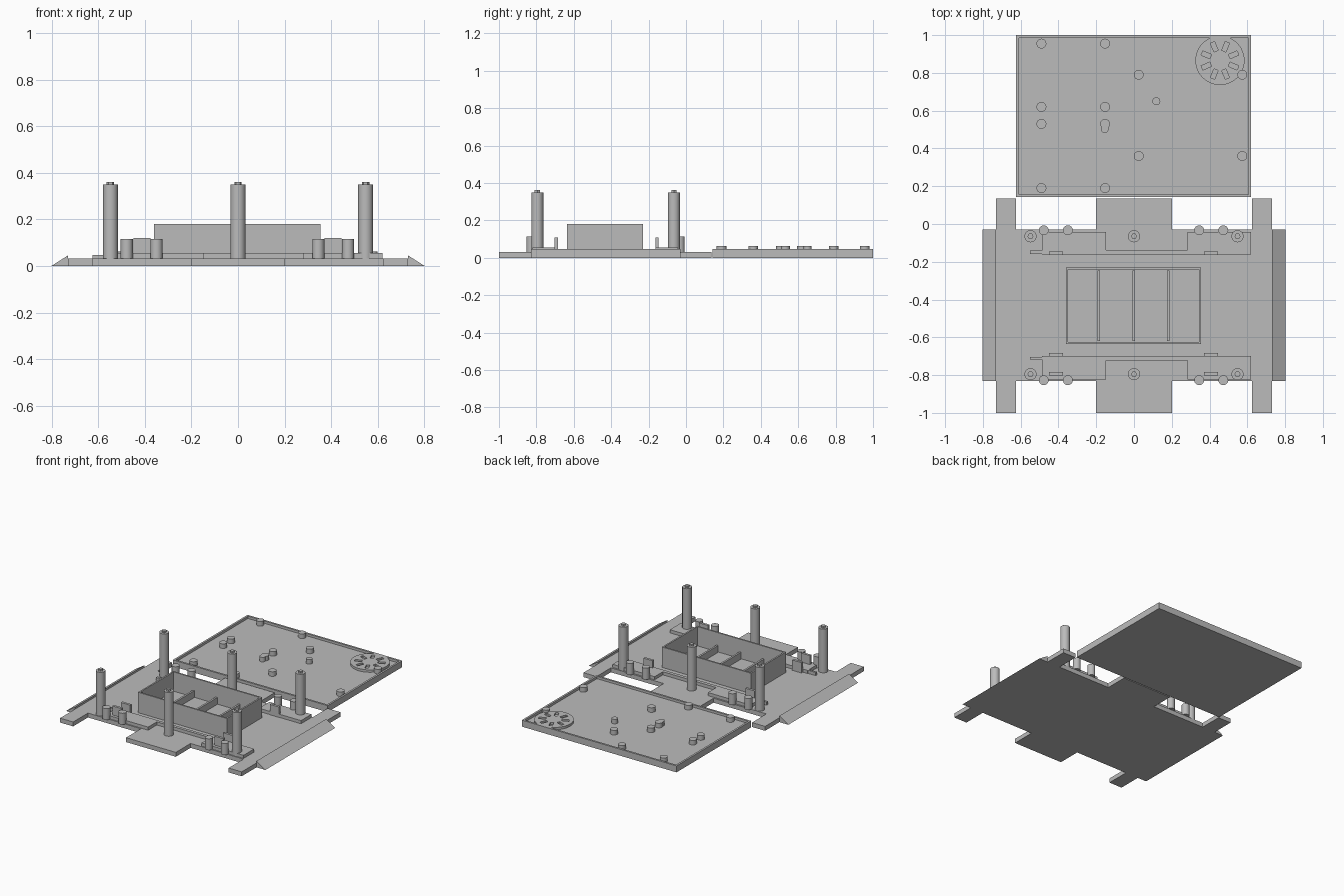
import bpy, bmesh, math

if "Cube" in bpy.data.objects:
    bpy.data.objects.remove(bpy.data.objects["Cube"])

grey = bpy.data.materials.new("mid_grey")
grey.diffuse_color = (0.5, 0.5, 0.5, 1)
grey.use_nodes = True
grey.node_tree.nodes["Principled BSDF"].inputs["Base Color"].default_value = grey.diffuse_color


def finish(name, bm):
    bmesh.ops.recalc_face_normals(bm, faces=bm.faces)
    me = bpy.data.meshes.new(name)
    bm.to_mesh(me)
    bm.free()
    me.materials.append(grey)
    ob = bpy.data.objects.new(name, me)
    bpy.context.collection.objects.link(ob)
    return ob


def prism(name, outline, z0, z1):
    bm = bmesh.new()
    face = bm.faces.new([bm.verts.new((x, y, z0)) for x, y in outline])
    ext = bmesh.ops.extrude_face_region(bm, geom=[face])["geom"]
    top = [v for v in ext if isinstance(v, bmesh.types.BMVert)]
    bmesh.ops.translate(bm, verts=top, vec=(0, 0, z1 - z0))
    return finish(name, bm)


def block(name, x0, x1, y0, y1, z0, z1):
    return prism(name, [(x0, y0), (x1, y0), (x1, y1), (x0, y1)], z0, z1)


def cyl(name, x, y, r, z0, z1, sides=24):
    pts = [(x + r * math.cos(2 * math.pi * i / sides),
            y + r * math.sin(2 * math.pi * i / sides)) for i in range(sides)]
    ob = prism(name, pts, z0, z1)
    if sides > 12:
        for p in ob.data.polygons:
            p.use_smooth = len(p.vertices) == 4
        for e in ob.data.edges:
            a, b = (ob.data.vertices[i].co.z for i in e.vertices)
            e.use_edge_sharp = abs(a - b) < 1e-6
    return ob


def open_box(name, x0, x1, y0, y1, z0, z1, wall, floor):
    """Block whose top is inset and sunk to leave a rim."""
    bm = bmesh.new()
    bmesh.ops.create_cube(bm, size=1)
    for v in bm.verts:
        v.co = (x1 if v.co.x > 0 else x0, y1 if v.co.y > 0 else y0,
                z1 if v.co.z > 0 else z0)
    top = max(bm.faces, key=lambda f: f.calc_center_median().z)
    bmesh.ops.inset_region(bm, faces=[top], thickness=wall)
    sunk = bmesh.ops.extrude_discrete_faces(bm, faces=[top])["faces"][0]
    bmesh.ops.translate(bm, verts=list(sunk.verts), vec=(0, 0, floor - z1))
    return finish(name, bm)


BASE = 0.032

# Base panel with tabs along the front and back edges
half = [(0.2, -1), (0.2, -0.83), (0.625, -0.83), (0.625, -1), (0.73, -1),
        (0.73, 0.135), (0.625, 0.135), (0.625, -0.03), (0.2, -0.03), (0.2, 0.135)]
prism("base_panel", half + [(-x, y) for x, y in reversed(half)], 0, BASE)

# Sloping side ramps
for s, side in ((-1, "left"), (1, "right")):
    bm = bmesh.new()
    rings = [[bm.verts.new((s * x, y, z)) for x, z in
              ((0.73, 0), (0.802, 0), (0.73, 0.046))] for y in (-0.83, -0.03)]
    for r in rings:
        bm.faces.new(r)
    for i in range(3):
        j = (i + 1) % 3
        bm.faces.new((rings[0][i], rings[0][j], rings[1][j], rings[1][i]))
    finish(side + "_ramp", bm)

# Compartment box with low dividers
open_box("compartment_box", -0.36, 0.355, -0.635, -0.23, BASE, 0.18, 0.016, 0.04)
for x in (-0.187, -0.002, 0.182):
    block("compartment_divider", x - 0.007, x + 0.007, -0.62, -0.245, 0.04, 0.09)

# Tall columns with hexagonal tips
for y in (-0.065, -0.795):
    for x in (-0.548, 0, 0.548):
        cyl("column", x, y, 0.032, BASE, 0.35)
        cyl("column_tip", x, y, 0.016, 0.35, 0.362, 6)

# Raised mounting plates, joining strips, clips and short posts
STEP = 0.055
for y0, y1, s0, s1, py in ((-0.162, -0.042, -0.162, -0.137, -0.033),
                           (-0.822, -0.7, -0.722, -0.7, -0.827)):
    prefix = "back_" if py > -0.4 else "front_"
    block(prefix + "left_mount", -0.487, -0.147, y0, y1, BASE, STEP)
    block(prefix + "right_mount", 0.282, 0.62, y0, y1, BASE, STEP)
    block(prefix + "strip", -0.147, 0.282, s0, s1, BASE, STEP)
    block(prefix + "strip_end", -0.55, -0.487, s0 + 0.004, s1 - 0.004, BASE, STEP)
    for x in (-0.478, -0.35, 0.345, 0.473):
        cyl(prefix + "post", x, py, 0.026, BASE, 0.115)
for x in (-0.412, 0.408):
    for y, z in ((-0.155, 0.107), (-0.693, 0.107), (-0.792, 0.12)):
        block("clip", x - 0.037, x + 0.037, y - 0.009, y + 0.009, BASE, z)

# Lid tray
FLOOR, RIM = 0.03, 0.047
open_box("lid_tray", -0.624, 0.62, 0.143, 1.0, 0, RIM, 0.02, FLOOR)

# Pegs on the lid
pegs = [(x, y) for x in (-0.49, -0.153) for y in (0.955, 0.62, 0.53, 0.19)]
pegs += [(x, y) for x in (0.025, 0.573) for y in (0.79, 0.36)]
for x, y in pegs:
    cyl("lid_peg", x, y, 0.026, FLOOR, 0.063)
for x, y in ((-0.155, 0.503), (0.118, 0.65)):
    cyl("small_lid_peg", x, y, 0.021, FLOOR, 0.063)

# Round grille in the lid corner with a ring of slots
cx, cy = 0.455, 0.866
grille = cyl("grille_disc", cx, cy, 0.13, FLOOR - 0.005, RIM, 48)
bm = bmesh.new()
for k in range(8):
    a = 2 * math.pi * (k + 0.5) / 8
    geo = bmesh.ops.create_cube(bm, size=1)["verts"]
    for v in geo:
        u, w = 0.078 + v.co.x * 0.05, v.co.y * 0.024
        v.co = (cx + u * math.cos(a) - w * math.sin(a),
                cy + u * math.sin(a) + w * math.cos(a), 0.045 + v.co.z * 0.024)
cutter = finish("slot_cutter", bm)
cutter.hide_render = True
cutter.hide_viewport = True
mod = grille.modifiers.new("slots", 'BOOLEAN')
mod.operation = 'DIFFERENCE'
mod.object = cutter
